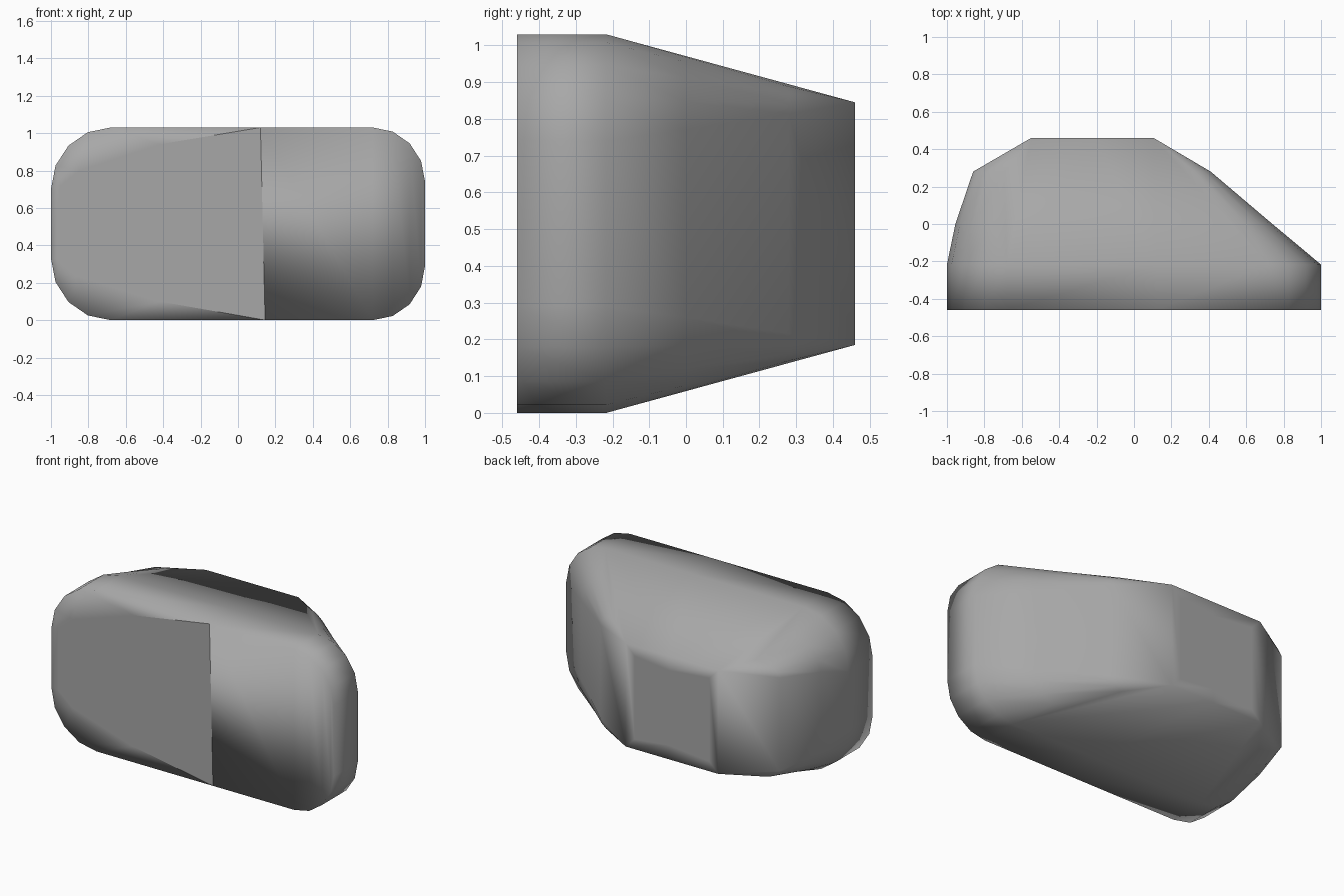
import bpy, bmesh
from math import sin, cos, pi

if "Cube" in bpy.data.objects:
    bpy.data.objects.remove(bpy.data.objects["Cube"])

N = 5  # points per rounded corner


def ring(y, x0, x1, z0, z1, rl, rr, rzl, rzr, mid_top, mid_bot):
    """Rounded cross-section: top middle, right side, bottom middle, left side."""
    pts = [(mid_top, y, z1)]
    arc = [i * pi / 2 / (N - 1) for i in range(N)]
    for a in arc:                       # upper right corner
        pts.append((x1 - rr + rr * sin(a), y, z1 - rzr + rzr * cos(a)))
    for a in arc:                       # lower right corner
        pts.append((x1 - rr + rr * cos(a), y, z0 + rzr - rzr * sin(a)))
    pts.append((mid_bot, y, z0))
    for a in arc:                       # lower left corner
        pts.append((x0 + rl - rl * sin(a), y, z0 + rzl - rzl * cos(a)))
    for a in arc:                       # upper left corner
        pts.append((x0 + rl - rl * cos(a), y, z1 - rzl + rzl * sin(a)))
    return pts


# Cross-sections from the front rim to the flat back end
sections = [
    ring(-0.46, -1.00, 1.00, 0.000, 1.03, 0.32, 0.28, 0.33, 0.29, 0.12, 0.145),
    ring(-0.217, -1.00, 1.00, 0.000, 1.03, 0.32, 0.28, 0.33, 0.29, 0.12, 0.145),
    ring(0.00, -0.955, 0.74, 0.06, 0.97, 0.32, 0.22, 0.20, 0.20, 0.02, 0.02),
    ring(0.28, -0.86, 0.41, 0.136, 0.894, 0.27, 0.14, 0.08, 0.08, -0.10, -0.10),
    ring(0.46, -0.55, 0.105, 0.185, 0.845, 0, 0, 0, 0, -0.20, -0.20),
]

bm = bmesh.new()
loops = [[bm.verts.new(p) for p in s] for s in sections]
front, r1, r2, r3, back = loops
count = len(front)


def wall(a, b, i):
    j = (i + 1) % count
    bm.faces.new((a[i], a[j], b[j], b[i]))


# Straight rim band
for i in range(count):
    wall(front, r1, i)

# Tapering top and bottom in one sweep, sides through every section
slopes = (21, 0, 10, 11)
corners = ((1, 2), (10, 9), (12, 13), (21, 20))
corner_strips = [min(c) for c in corners]
for i in range(count):
    if i in slopes:
        wall(r1, back, i)
    elif i not in corner_strips:
        for a, b in ((r1, r2), (r2, r3), (r3, back)):
            wall(a, b, i)
for t, n in corners:
    bm.faces.new((r1[t], r1[n], r2[n]))
    bm.faces.new((r1[t], r2[n], r3[n]))
    bm.faces.new((r1[t], r3[n], back[t]))
end = bm.faces.new(back)

# Front right: softly shaded strips
for k in range(5):
    bm.faces.new([front[i] for i in (k, k + 1, 10 - k, 11 - k)])

# Front left: flat panel that fades into the rounded rim
y = -0.46
up = [bm.verts.new((x, y, z)) for x, z in ((-0.95, 0.72), (-0.85, 0.80), (-0.42, 0.94))]
low = [bm.verts.new((x, y, z)) for x, z in ((-0.95, 0.32), (-0.85, 0.235), (-0.42, 0.10))]
for (a, b, c), ids in ((up, (17, 18, 19, 20, 21, 0)), (low, (16, 15, 14, 13, 12, 11))):
    p = [front[i] for i in ids]
    for f in ((p[0], p[1], a), (p[1], p[2], b, a), (p[2], p[3], b),
              (p[3], p[4], c, b), (p[4], p[5], c)):
        bm.faces.new(f)
bm.faces.new((front[16], front[17], up[0], low[0]))
bm.faces.new([front[0]] + up[::-1] + low + [front[11]])
for a, b in ((front[0], front[11]), (front[0], up[2]), (front[11], low[2])):
    bm.edges.get((a, b)).smooth = False

# Clean up, add a flat centre to the back end, smooth everything
bmesh.ops.delete(bm, geom=[v for v in bm.verts if not v.link_faces], context='VERTS')
bmesh.ops.remove_doubles(bm, verts=bm.verts[:], dist=0.0005)
bmesh.ops.recalc_face_normals(bm, faces=bm.faces[:])
end = [f for f in bm.faces if all(v.co.y > 0.45 for v in f.verts)]
bmesh.ops.inset_individual(bm, faces=end, thickness=0.09)
for f in bm.faces:
    f.smooth = True

mesh = bpy.data.meshes.new("mirror_housing")
bm.to_mesh(mesh)
bm.free()
obj = bpy.data.objects.new("mirror_housing", mesh)
bpy.context.collection.objects.link(obj)

# Dark grey plastic
mat = bpy.data.materials.new("dark_grey")
mat.diffuse_color = (0.39, 0.39, 0.39, 1)
mat.use_nodes = True
mat.node_tree.nodes["Principled BSDF"].inputs["Base Color"].default_value = mat.diffuse_color
mesh.materials.append(mat)
